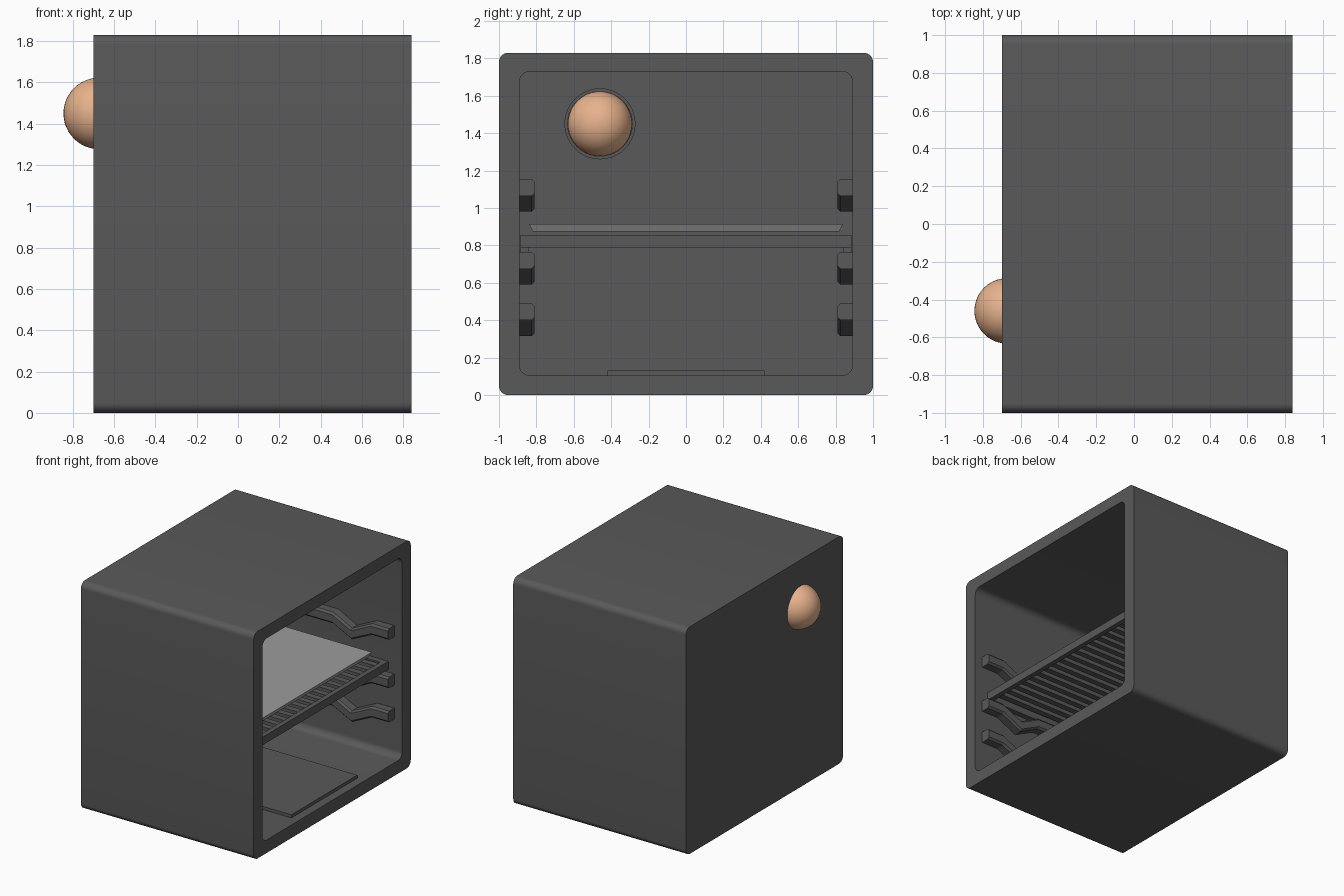
import bpy, bmesh, math

if "Cube" in bpy.data.objects:
    bpy.data.objects.remove(bpy.data.objects["Cube"])


def material(name, rgb):
    m = bpy.data.materials.new(name)
    m.diffuse_color = (*rgb, 1)
    m.use_nodes = True
    m.node_tree.nodes["Principled BSDF"].inputs["Base Color"].default_value = m.diffuse_color
    return m


GREY = material("dark enamel", (0.1, 0.1, 0.1))
STEEL = material("light steel", (0.33, 0.33, 0.33))
PEACH = material("warm lamp glass", (0.82, 0.46, 0.27))


def finish(name, bm, mat, smooth=True):
    bmesh.ops.recalc_face_normals(bm, faces=bm.faces)
    me = bpy.data.meshes.new(name)
    bm.to_mesh(me)
    bm.free()
    ob = bpy.data.objects.new(name, me)
    bpy.context.collection.objects.link(ob)
    me.materials.append(mat)
    if smooth:
        bpy.ops.object.select_all(action='DESELECT')
        ob.select_set(True)
        bpy.context.view_layer.objects.active = ob
        bpy.ops.object.shade_smooth_by_angle(angle=math.radians(35))
    return ob


def add_box(bm, x0, x1, y0, y1, z0, z1):
    vs = bmesh.ops.create_cube(bm, size=1)["verts"]
    for v in vs:
        v.co.x = x1 if v.co.x > 0 else x0
        v.co.y = y1 if v.co.y > 0 else y0
        v.co.z = z1 if v.co.z > 0 else z0
    return vs


def round_rect(bm, x, hw, z0, z1, r, seg=8):
    loop = []
    corners = [(hw - r, z1 - r), (-hw + r, z1 - r), (-hw + r, z0 + r), (hw - r, z0 + r)]
    for i, (cy, cz) in enumerate(corners):
        for k in range(seg + 1):
            a = math.pi / 2 * (i + k / seg)
            loop.append(bm.verts.new((x, cy + r * math.cos(a), cz + r * math.sin(a))))
    return loop


def bridge(bm, a, b):
    n = len(a)
    for i in range(n):
        bm.faces.new((a[i], a[(i + 1) % n], b[(i + 1) % n], b[i]))


# open-fronted cavity shell
bm = bmesh.new()
loops = [round_rect(bm, -0.70, 1.0, 0, 1.83, 0.05),
         round_rect(bm, 0.84, 1.0, 0, 1.83, 0.05),
         round_rect(bm, 0.84, 0.89, 0.105, 1.73, 0.055),
         round_rect(bm, -0.60, 0.89, 0.105, 1.73, 0.055)]
for a, b in zip(loops, loops[1:]):
    bridge(bm, a, b)
bm.faces.new(loops[0])
bm.faces.new(loops[-1])
finish("oven_shell", bm, GREY)

# floor plate
bm = bmesh.new()
add_box(bm, -0.5, 0.77, -0.42, 0.42, 0.10, 0.13)
finish("floor_plate", bm, GREY, False)

# wavy side rails: three levels, both walls
half = [(0.77, 0), (0.62, 0), (0.44, -0.085), (0.27, 0)]
path = half + [(0.24 - x, dz) for x, dz in reversed(half)]
for level, top in enumerate((1.155, 0.765, 0.49)):
    bm = bmesh.new()
    for s in (1, -1):
        rings = []
        for x, dz in path:
            t, b = top + dz, top + dz - 0.09
            section = [(0.895, b), (0.825, b), (0.81, b + 0.015),
                       (0.81, t - 0.015), (0.825, t), (0.895, t)]
            rings.append([bm.verts.new((x, s * y, z)) for y, z in section])
        for a, b in zip(rings, rings[1:]):
            bridge(bm, a, b)
        bm.faces.new(rings[0])
        bm.faces.new(rings[-1])
    finish(f"side_rail_{level + 1}", bm, GREY, False)

# rack: frame, runners and slats
bm = bmesh.new()
add_box(bm, 0.68, 0.72, -0.885, 0.885, 0.79, 0.855)
add_box(bm, -0.55, -0.51, -0.885, 0.885, 0.79, 0.855)
for s in (-1, 1):
    y0, y1 = sorted((s * 0.84, s * 0.885))
    add_box(bm, -0.51, 0.68, y0, y1, 0.765, 0.855)
n = 19
for i in range(n):
    y = -0.80 + 1.60 * i / (n - 1)
    add_box(bm, -0.52, 0.69, y - 0.025, y + 0.025, 0.81, 0.85)
finish("wire_rack", bm, GREY, False)

# baking tray, narrower at its base
bm = bmesh.new()
for v in add_box(bm, -0.45, 0.605, -0.84, 0.84, 0.875, 0.915):
    if v.co.z < 0.9:
        v.co.y *= 0.975
        v.co.x += -0.02 if v.co.x > 0 else 0.02
finish("baking_tray", bm, STEEL, False)

# lamp: domed glass running through the back wall
LY, LZ = -0.46, 1.45
bm = bmesh.new()
bmesh.ops.create_uvsphere(bm, u_segments=40, v_segments=24, radius=0.173)
for v in bm.verts:
    shift = 0.09 if v.co.x > 1e-4 else 0
    v.co.x += -0.672 + shift
    v.co.y += LY
    v.co.z += LZ
finish("lamp_glass", bm, PEACH)

# thin collar around the lamp
bm = bmesh.new()
rings = []
for x, r in ((-0.605, 0.19), (-0.58, 0.19), (-0.58, 0.173), (-0.605, 0.173)):
    rings.append([bm.verts.new((x, LY + r * math.cos(math.tau * k / 40),
                                LZ + r * math.sin(math.tau * k / 40))) for k in range(40)])
for i in range(4):
    bridge(bm, rings[i], rings[(i + 1) % 4])
finish("lamp_collar", bm, GREY)
